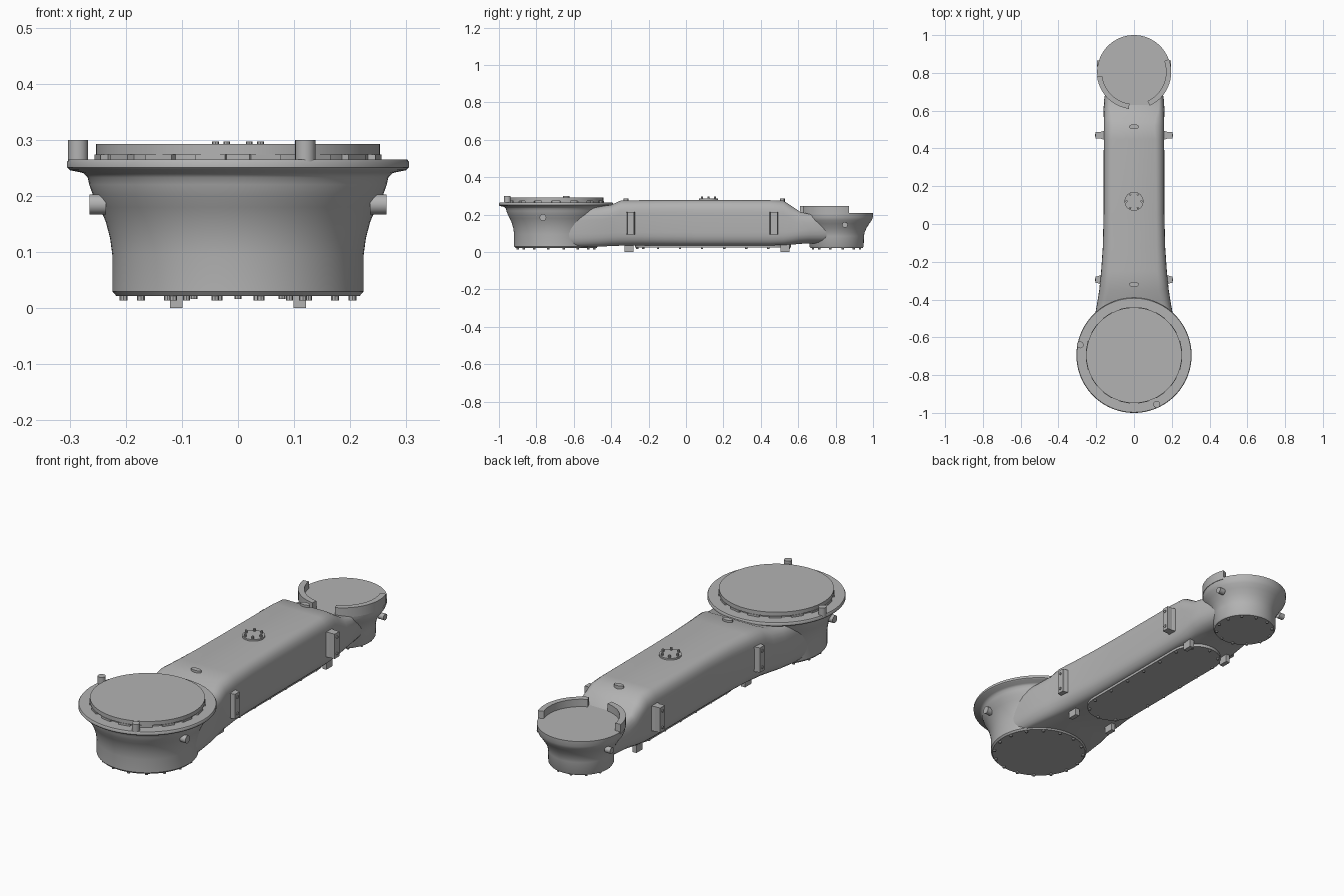
import bpy, bmesh
from math import sin, cos, pi, radians
from mathutils import Matrix, Vector

if "Cube" in bpy.data.objects:
    bpy.data.objects.remove(bpy.data.objects["Cube"])

grey = bpy.data.materials.new("light_grey")
grey.use_nodes = True
COLOR = (0.45, 0.45, 0.45, 1)
grey.diffuse_color = COLOR
grey.node_tree.nodes["Principled BSDF"].inputs["Base Color"].default_value = COLOR

BIG, SMALL = -0.695, 0.805


def finish(name, bm, angle=35):
    bmesh.ops.recalc_face_normals(bm, faces=bm.faces)
    mesh = bpy.data.meshes.new(name)
    bm.to_mesh(mesh)
    bm.free()
    mesh.materials.append(grey)
    ob = bpy.data.objects.new(name, mesh)
    bpy.context.collection.objects.link(ob)
    bpy.ops.object.select_all(action='DESELECT')
    ob.select_set(True)
    bpy.context.view_layer.objects.active = ob
    bpy.ops.object.shade_smooth_by_angle(angle=radians(angle))
    return ob


def loft(bm, rings):
    """Skin closed rings of equal length and cap both ends."""
    vs = [[bm.verts.new(p) for p in r] for r in rings]
    n = len(vs[0])
    for a, b in zip(vs, vs[1:]):
        for i in range(n):
            j = (i + 1) % n
            bm.faces.new((a[i], a[j], b[j], b[i]))
    bm.faces.new(vs[0][::-1])
    bm.faces.new(vs[-1])


def lathe(name, y, profile, n=96, x=0):
    bm = bmesh.new()
    loft(bm, [[(x + r * cos(2 * pi * i / n), y + r * sin(2 * pi * i / n), z)
               for i in range(n)] for r, z in profile])
    return finish(name, bm)


def disc(name, x, y, z0, z1, r, n=24):
    return lathe(name, y, [(r, z0), (r, z1)], n, x)


def box(bm, size, at, turn=0):
    m = Matrix.Translation(at) @ Matrix.Rotation(turn, 4, 'Z') @ Matrix.Diagonal((*size, 1))
    bmesh.ops.create_cube(bm, size=1, matrix=m)


def studs(name, points, z0, z1, r):
    bm = bmesh.new()
    for x, y in points:
        loft(bm, [[(x + r * cos(pi * k / 4), y + r * sin(pi * k / 4), z)
                   for k in range(8)] for z in (z0, z1)])
    return finish(name, bm)


def circle(y, r, n, phase=0.0):
    return [(r * cos(2 * pi * (i + phase) / n), y + r * sin(2 * pi * (i + phase) / n))
            for i in range(n)]


# Large joint: flared housing, flange and raised cap
lathe("large_joint_housing", BIG,
      [(.217, .022), (.224, .03), (.224, .095), (.228, .125), (.236, .155),
       (.247, .18), (.258, .2), (.265, .22), (.268, .233), (.276, .241),
       (.3, .246), (.305, .251), (.305, .26), (.302, .265)])
lathe("large_joint_cap", BIG, [(.243, .26), (.243, .274), (.253, .274), (.253, .293)])
bm = bmesh.new()
for i in range(16):
    a = 2 * pi * (i + .5) / 16
    box(bm, (.02, .055, .01), (.245 * cos(a), BIG + .245 * sin(a), .269), a)
finish("cap_tabs", bm)
for x, y in ((-.285, -.64), (.12, -.955)):
    disc("flange_peg", x, y, .255, .3, .018)

# Small joint: flared housing with two raised arc guards
lathe("small_joint_housing", SMALL,
      [(.14, .022), (.145, .03), (.146, .085), (.15, .105), (.16, .128),
       (.175, .152), (.188, .17), (.194, .185), (.195, .21)])
for start, end in ((187, 262), (295, 380)):
    bm = bmesh.new()
    rings = []
    for i in range(21):
        a = radians(start + (end - start) * i / 20)
        rings.append([(r * cos(a), SMALL + r * sin(a), z)
                      for r, z in ((.17, .2), (.197, .2), (.197, .246), (.17, .246))])
    loft(bm, rings)
    finish("arc_guard", bm)


# Arm: chamfered hollow-beam section swept along the length
def corner(a, c, b, n=5):
    a, b, c = Vector(a), Vector(b), Vector(c)
    return [a * (1 - t) ** 2 + c * 2 * t * (1 - t) + b * t * t for t in (i / n for i in range(n + 1))]


def section(y, bottom, mid, top, z0, z1):
    low, high = z0 + .07, z1 - .07
    half = (corner((bottom, z0), (mid, z0 + .012), (mid, low))
            + corner((mid, high), (mid, z1 - .01), (top, z1)))
    return [(p.x, y, p.y) for p in half] + [(-p.x, y, p.y) for p in reversed(half)]


stations = [
    (-.70, .19, .215, .17, .028, .236), (-.56, .18, .212, .17, .028, .238),
    (-.47, .165, .204, .16, .029, .242), (-.40, .15, .192, .145, .032, .252),
    (-.35, .14, .184, .13, .034, .275), (-.25, .13, .174, .122, .036, .277),
    (-.12, .125, .165, .12, .036, .277), (.05, .125, .161, .118, .036, .277),
    (.45, .125, .16, .115, .036, .277), (.52, .122, .16, .108, .037, .275),
    (.56, .115, .16, .115, .039, .249), (.61, .105, .161, .13, .044, .215),
    (.66, .09, .158, .135, .046, .203), (.78, .09, .135, .11, .046, .2)]
bm = bmesh.new()
loft(bm, [section(*s) for s in stations])
finish("arm_body", bm, 40)

# Underside access plate with rounded ends
R, Y0, Y1 = .122, -.15, .44
outline = [(R * cos(a), (Y1 if i < 25 else Y0) + R * sin(a))
           for i, a in enumerate([pi * k / 24 for k in range(25)] + [pi + pi * k / 24 for k in range(25)])]
bm = bmesh.new()
loft(bm, [[(x, y, z) for x, y in outline] for z in (.024, .04)])
finish("underside_plate", bm)

# Bolt heads beneath the plates
studs("large_joint_bolts", circle(BIG, .208, 16, .5), .014, .024, .007)
studs("small_joint_bolts", circle(SMALL, .13, 12, .5), .014, .024, .006)
plate_bolts = [(s * .111, Y0 + (Y1 - Y0) * k / 5) for s in (-1, 1) for k in range(6)]
plate_bolts += [(.111 * cos(radians(a)), (Y1 if a < 180 else Y0) + .111 * sin(radians(a)))
                for a in (45, 90, 135, 225, 270, 315)]
studs("plate_bolts", plate_bolts, .016, .026, .006)

# Top inspection cover and small lugs
disc("inspection_cover", 0, .12, .27, .285, .05, 40)
studs("cover_bolts", circle(.12, .04, 6), .28, .297, .006)
for y in (-.32, .515):
    lug = disc("top_lug", 0, 0, .268, .286, 1)
    lug.scale = (.026, .013, 1)
    lug.location.y = y

# Paired side parts: brackets, feet and screw bosses
for s in (-1, 1):
    for y, wall in ((-.295, .175), (.47, .158)):
        bm = bmesh.new()
        loft(bm, [[(s * x, y + h * dy, z) for dy, z in ((-1, .095), (1, .095), (1, .215), (-1, .215))]
                  for x, h in ((wall - .02, .026), (wall + .01, .021), (wall + .018, .018), (.203, .018))])
        finish("side_bracket", bm, 20)
        for z in (.115, .195):
            bm = bmesh.new()
            bmesh.ops.create_cone(bm, cap_ends=True, segments=12, radius1=.007, radius2=.007, depth=.008,
                                  matrix=Matrix.Translation((s * .203, y, z)) @ Matrix.Rotation(pi / 2, 4, 'Y'))
            finish("bracket_screw", bm)
    for y in (-.305, .53):
        bm = bmesh.new()
        box(bm, (.022, .048, .045), (s * .11, y, .0225))
        finish("foot", bm)
    for x, y, z, r in ((.25, -.765, .185, .018), (.182, .85, .145, .015)):
        bm = bmesh.new()
        bmesh.ops.create_cone(bm, cap_ends=True, segments=20, radius1=r, radius2=r, depth=.03,
                              matrix=Matrix.Translation((s * x, y, z)) @ Matrix.Rotation(pi / 2, 4, 'Y'))
        finish("side_boss", bm)
